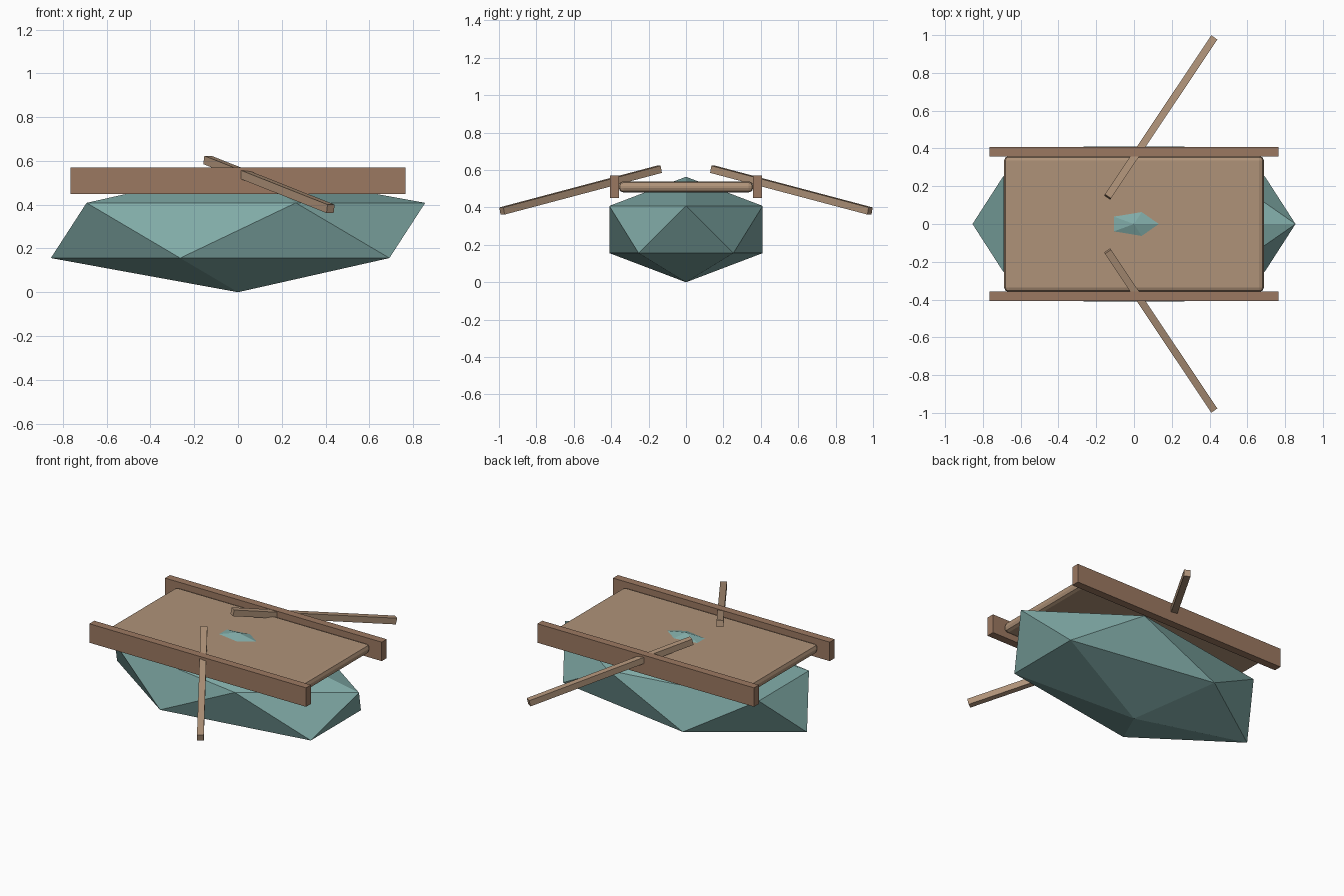
import bpy
from mathutils import Matrix, Vector

if "Cube" in bpy.data.objects:
    bpy.data.objects.remove(bpy.data.objects["Cube"])


def material(name, rgb):
    m = bpy.data.materials.new(name)
    m.diffuse_color = (*rgb, 1)
    m.use_nodes = True
    m.node_tree.nodes["Principled BSDF"].inputs["Base Color"].default_value = m.diffuse_color
    return m


TEAL = material("teal", (0.22, 0.41, 0.39))
DECK = material("deck_wood", (0.43, 0.29, 0.19))
RAIL = material("rail_wood", (0.33, 0.19, 0.12))
OAR = material("oar_wood", (0.43, 0.29, 0.19))


def box(name, size, mat, matrix):
    bpy.ops.mesh.primitive_cube_add(size=1)
    ob = bpy.context.object
    ob.name = name
    ob.data.transform(Matrix.Diagonal((*size, 1)))
    ob.matrix_world = matrix
    ob.data.materials.append(mat)
    return ob


# Faceted hull: a stretched icosahedron whose tip pokes through the deck
bpy.ops.mesh.primitive_ico_sphere_add(subdivisions=1, radius=1)
hull = bpy.context.object
hull.name = "hull"
hull.data.transform(Matrix.Diagonal((0.956, 0.482, 0.282, 1)))
hull.location.z = 0.282
hull.data.materials.append(TEAL)

# Deck board with softened edges
deck = box("deck", (1.376, 0.72, 0.06), DECK, Matrix.Translation((0, 0, 0.51)))
bevel = deck.modifiers.new("edge_bevel", 'BEVEL')
bevel.width = 0.025
bevel.segments = 2

for side, label in ((-1, "front"), (1, "back")):
    # Side rail
    box(label + "_rail", (1.532, 0.05, 0.121), RAIL,
        Matrix.Translation((0, side * 0.382, 0.51)))

    # Oar passing through the rail, sloping down and outward
    inner = Vector((-0.14, side * 0.143, 0.604))
    outer = Vector((0.423, side * 0.984, 0.381))
    along = (outer - inner).normalized()
    across = Vector((0, 0, 1)).cross(along).normalized()
    up = along.cross(across)
    rot = Matrix((along, across, up)).transposed().to_4x4()
    box(label + "_oar", ((outer - inner).length, 0.039, 0.039), OAR,
        Matrix.Translation((inner + outer) / 2) @ rot)
